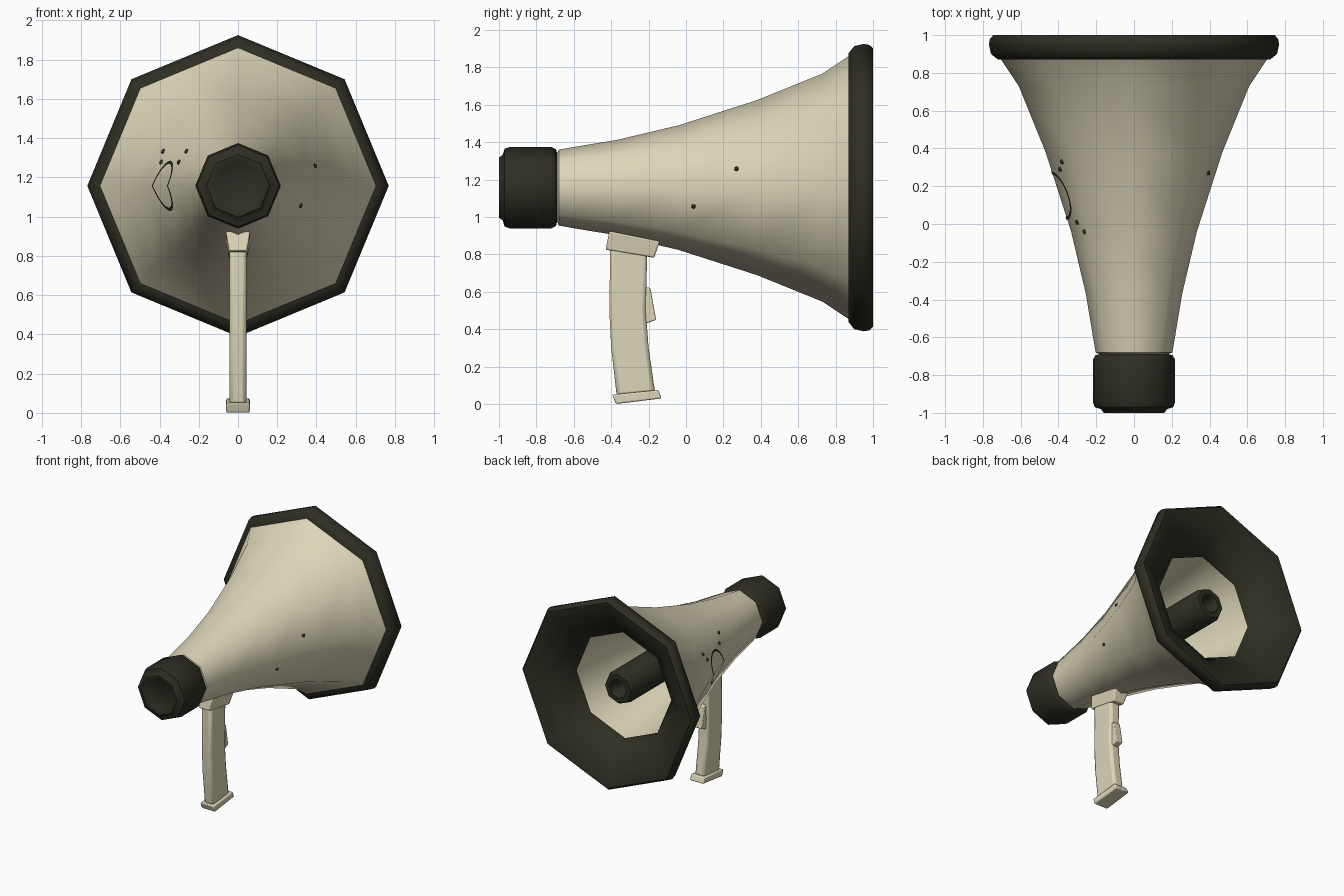
import bpy, bmesh, math
from mathutils import Vector

if "Cube" in bpy.data.objects:
    bpy.data.objects.remove(bpy.data.objects["Cube"])

AXIS_Z = 1.157  # height of the horn's centre line


def material(name, rgb):
    m = bpy.data.materials.new(name)
    m.use_nodes = True
    col = (*rgb, 1)
    m.diffuse_color = col
    bsdf = m.node_tree.nodes["Principled BSDF"]
    bsdf.inputs["Base Color"].default_value = col
    bsdf.inputs["Roughness"].default_value = 0.6
    return m


CREAM = material("cream", (0.72, 0.67, 0.48))
DARK = material("dark olive", (0.027, 0.027, 0.017))


def finish(name, bm, mat, angle):
    bmesh.ops.remove_doubles(bm, verts=bm.verts, dist=1e-5)
    bmesh.ops.recalc_face_normals(bm, faces=bm.faces)
    me = bpy.data.meshes.new(name)
    bm.to_mesh(me)
    bm.free()
    me.materials.append(mat)
    ob = bpy.data.objects.new(name, me)
    bpy.context.collection.objects.link(ob)
    bpy.ops.object.select_all(action="DESELECT")
    ob.select_set(True)
    bpy.context.view_layer.objects.active = ob
    bpy.ops.object.shade_smooth_by_angle(angle=math.radians(angle))
    return ob


def lathe(name, profile, mat, closed=False, angle=50, sides=8):
    """Turn (y, radius) points about the horn's centre line."""
    bm = bmesh.new()
    rings = []
    for y, r in profile:
        turn = [math.tau * i / sides for i in range(sides)]
        rings.append([bm.verts.new((r * math.cos(a), y, AXIS_Z + r * math.sin(a))) for a in turn])
    pairs = list(zip(rings, rings[1:]))
    if closed:
        pairs.append((rings[-1], rings[0]))
    for a, b in pairs:
        for i in range(sides):
            j = (i + 1) % sides
            bm.faces.new((a[i], a[j], b[j], b[i]))
    return finish(name, bm, mat, angle)


def slab(name, outline, half, mat, bevel, low_half=None):
    """Extrude a side outline of (y, z) points across x, optionally narrower below."""
    bm = bmesh.new()
    mid = sum(z for _, z in outline) / len(outline)
    sides = []
    for s in (-1, 1):
        sides.append([bm.verts.new((s * (low_half if low_half and z < mid else half), y, z))
                      for y, z in outline])
    n = len(outline)
    bm.faces.new(sides[0])
    bm.faces.new(sides[1][::-1])
    for i in range(n):
        j = (i + 1) % n
        bm.faces.new((sides[0][i], sides[0][j], sides[1][j], sides[1][i]))
    ob = finish(name, bm, mat, 40)
    mod = ob.modifiers.new("bevel", "BEVEL")
    mod.width = bevel
    mod.segments = 2
    mod.limit_method = "ANGLE"
    return ob


# Flared horn: outer wall, then back along the inner wall
OUTER = [(-0.72, 0.175), (-0.69, 0.18), (-0.68, 0.203), (-0.6, 0.217), (-0.37, 0.255),
         (-0.04, 0.333), (0.38, 0.468), (0.73, 0.61), (0.88, 0.71)]
INNER = [(0.78, 0.44), (0.38, 0.38), (-0.04, 0.28), (-0.4, 0.2), (-0.7, 0.14)]
lathe("horn", OUTER + INNER, CREAM, closed=True)

# Dark rim with its funnel lip
lathe("rim", [(0.87, 0.68), (0.87, 0.72), (0.9, 0.757), (0.95, 0.768), (0.98, 0.763),
              (1.0, 0.745), (0.995, 0.71), (0.93, 0.58), (0.8, 0.43), (0.77, 0.43)],
      DARK, closed=True)

# Mouthpiece with a stepped, slightly dished end
lathe("mouthpiece", [(-0.6, 0), (-0.69, 0.185), (-0.695, 0.205), (-0.72, 0.218), (-0.94, 0.218),
                     (-0.97, 0.208), (-0.98, 0.175), (-1.0, 0.16), (-1.0, 0.14),
                     (-0.985, 0.12), (-0.985, 0)], DARK)

# Inner tube with an open end
lathe("inner_tube", [(-0.6, 0), (-0.6, 0.13), (0.83, 0.13), (0.86, 0.115), (0.86, 0.075),
                     (0.83, 0.06), (0.7, 0.05), (0.7, 0)], DARK)

# Handle parts
slab("handle_mount", [(-0.41, 0.925), (-0.43, 0.825), (-0.17, 0.782), (-0.14, 0.87)],
     0.062, CREAM, 0.008, low_half=0.046)
slab("grip", [(-0.405, 0.85), (-0.41, 0.5), (-0.4, 0.3), (-0.37, 0.04),
              (-0.165, 0.06), (-0.2, 0.3), (-0.215, 0.5), (-0.207, 0.83)], 0.043, CREAM, 0.02)
slab("handle_base", [(-0.395, 0.05), (-0.375, 0), (-0.13, 0.03), (-0.148, 0.075)],
     0.06, CREAM, 0.008)
slab("trigger", [(-0.23, 0.63), (-0.19, 0.62), (-0.16, 0.45), (-0.23, 0.425)],
     0.028, CREAM, 0.006)


def on_horn(y, dz, side):
    """Point on the side of the horn's outer wall."""
    for (y0, r0), (y1, r1) in zip(OUTER, OUTER[1:]):
        if y0 <= y <= y1:
            r = r0 + (r1 - r0) * (y - y0) / (y1 - y0)
            return Vector((side * (r - math.tan(math.pi / 8) * abs(dz)), y, AXIS_Z + dz))


# Thin ring marking on the right side
STEPS, WIDTH = 40, 0.008
bm = bmesh.new()
bands = []
for k in range(STEPS):
    a = math.tau * k / STEPS
    bands.append([bm.verts.new(on_horn(0.15 + rad * math.cos(a), rad * math.sin(a), -1)
                               - Vector((0.004, 0, 0)))
                  for rad in (0.12 - WIDTH, 0.12 + WIDTH)])
for k in range(STEPS):
    a, b = bands[k], bands[(k + 1) % STEPS]
    bm.faces.new((a[0], a[1], b[1], b[0]))
finish("ring_marking", bm, DARK, 50)

# Small studs nearly flush with the horn
STUDS = [(-1, -0.04, 0.175), (-1, 0.33, 0.175), (-1, 0.01, 0.12), (-1, 0.29, 0.12),
         (1, 0.04, -0.1), (1, 0.27, 0.1)]
for side, y, dz in STUDS:
    bm = bmesh.new()
    bmesh.ops.create_icosphere(bm, subdivisions=1, radius=0.014)
    bmesh.ops.translate(bm, verts=bm.verts, vec=on_horn(y, dz, side) * 1.0)
    finish("stud", bm, DARK, 60)
